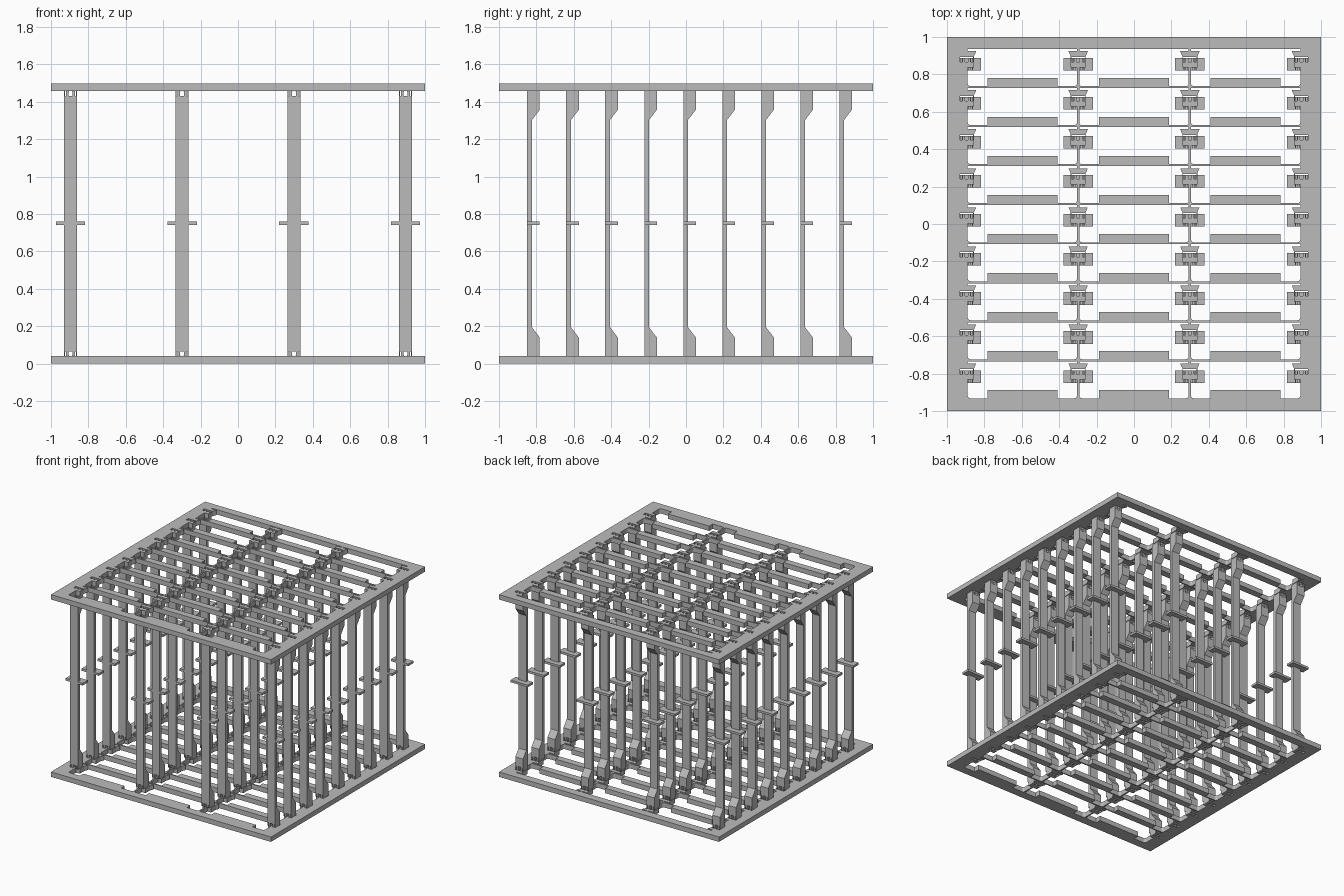
import bpy, bmesh
from math import sin, cos, pi

if "Cube" in bpy.data.objects:
    bpy.data.objects.remove(bpy.data.objects["Cube"])

# One flat colour for the whole rack
grey = bpy.data.materials.new("plain_grey")
grey.use_nodes = True
colour = (0.5, 0.5, 0.5, 1)
grey.diffuse_color = colour
grey.node_tree.nodes["Principled BSDF"].inputs["Base Color"].default_value = colour

HEIGHT, PLATE = 1.497, 0.04
ROWS, PITCH = 9, 0.2086
SPACING = 0.597                       # distance between post columns
COLUMNS = [(i - 1.5) * SPACING for i in range(4)]
BOTTOMS = [-0.932 + i * PITCH for i in range(ROWS)]   # front edge of each window
HALF = SPACING / 2


def link(name, data):
    obj = bpy.data.objects.new(name, data)
    bpy.context.collection.objects.link(obj)
    return obj


def rectangle(x, y, w, d):
    return [(x - w, y - d), (x + w, y - d), (x + w, y + d), (x - w, y + d)]


def window_half():
    """Right half of a window: front tab, rounded corner, post pad."""
    w, r = HALF - 0.006, 0.015
    corner = [(w - r + r * sin(a), r - r * cos(a)) for a in (0, pi / 6, pi / 3, pi / 2)]
    pad = [(w, 0.1), (HALF - 0.04, 0.1), (HALF - 0.04, 0.16),
           (HALF - 0.052, 0.187), (w, 0.187), (w, 0.198)]
    return [(0.187, 0.045), (0.187, 0)] + corner + pad


def make_plate(name, z):
    """Frame with windows and post slots, as a filled outline with holes."""
    half = window_half()
    outline = half + [(-x, y) for x, y in reversed(half)]
    loops = [rectangle(0, 0, 1, 1)]
    for y in BOTTOMS:
        for a in COLUMNS[:3]:
            loops.append([(a + HALF + px, y + py) for px, py in outline])
        for x in COLUMNS:
            loops.append(rectangle(x, y + 0.143, 0.036, 0.0135))
    curve = bpy.data.curves.new(name, "CURVE")
    curve.dimensions = "2D"
    curve.fill_mode = "BOTH"
    curve.extrude = PLATE / 2
    for loop in loops:
        spline = curve.splines.new("POLY")
        spline.points.add(len(loop) - 1)
        for point, (x, y) in zip(spline.points, loop):
            point.co = (x, y, 0, 1)
        spline.use_cyclic_u = True
    temp = link(name + "_outline", curve)
    bpy.context.view_layer.update()
    mesh = bpy.data.meshes.new_from_object(temp.evaluated_get(bpy.context.evaluated_depsgraph_get()))
    bpy.data.objects.remove(temp)
    mesh.name = name
    mesh.materials.clear()
    mesh.materials.append(grey)
    for p in mesh.polygons:
        p.use_smooth = False
    link(name, mesh).location.z = z


def box(bm, x0, x1, y0, y1, z0, z1):
    v = [bm.verts.new((x, y, z)) for z in (z0, z1)
         for x, y in ((x0, y0), (x1, y0), (x1, y1), (x0, y1))]
    for f in ((3, 2, 1, 0), (4, 5, 6, 7), (0, 1, 5, 4), (1, 2, 6, 5), (2, 3, 7, 6), (3, 0, 4, 7)):
        bm.faces.new([v[i] for i in f])


def make_post():
    """Upright with deep feet at both ends, snap prongs and a cross clip."""
    bm = bmesh.new()
    thin, deep, w, notch = 0.025, 0.067, 0.035, 0.026
    foot = [(deep, PLATE + notch), (deep, 0.14), (thin, 0.195)]
    side = [(0, PLATE + notch)] + foot
    side += [(y, HEIGHT - z) for y, z in reversed(side)]
    face = bm.faces.new([bm.verts.new((-w, y, z)) for y, z in side])
    moved = bmesh.ops.extrude_face_region(bm, geom=[face])["geom"]
    bmesh.ops.translate(bm, vec=(2 * w, 0, 0),
                        verts=[g for g in moved if isinstance(g, bmesh.types.BMVert)])
    # Notched ends and slim prongs through the plate slots
    for top in (False, True):
        def span(a, b):
            return (HEIGHT - b, HEIGHT - a) if top else (a, b)
        for s in (-1, 1):
            for a, b in ((0.011, 0.024), (0.029, w)):
                x = sorted((s * a, s * b))
                box(bm, *x, 0, deep, *span(PLATE, PLATE + notch))
            x = sorted((s * 0.008, s * 0.022))
            box(bm, *x, deep - 0.02, deep, *span(0.004, PLATE + 0.003))
    # Cross clip at mid height
    for s in (-1, 1):
        x = sorted((s * w, s * 0.078))
        box(bm, *x, 0, deep, 0.741, 0.759)
    box(bm, -w, w, thin, deep, 0.741, 0.759)
    bmesh.ops.recalc_face_normals(bm, faces=bm.faces)
    mesh = bpy.data.meshes.new("post")
    bm.to_mesh(mesh)
    bm.free()
    mesh.materials.append(grey)
    return mesh


make_plate("bottom_plate", PLATE / 2)
make_plate("top_plate", HEIGHT - PLATE / 2)

post = make_post()
for row, y in enumerate(BOTTOMS):
    for col, x in enumerate(COLUMNS):
        link(f"post_row{row + 1}_column{col + 1}", post).location = (x, y + 0.083, 0)
